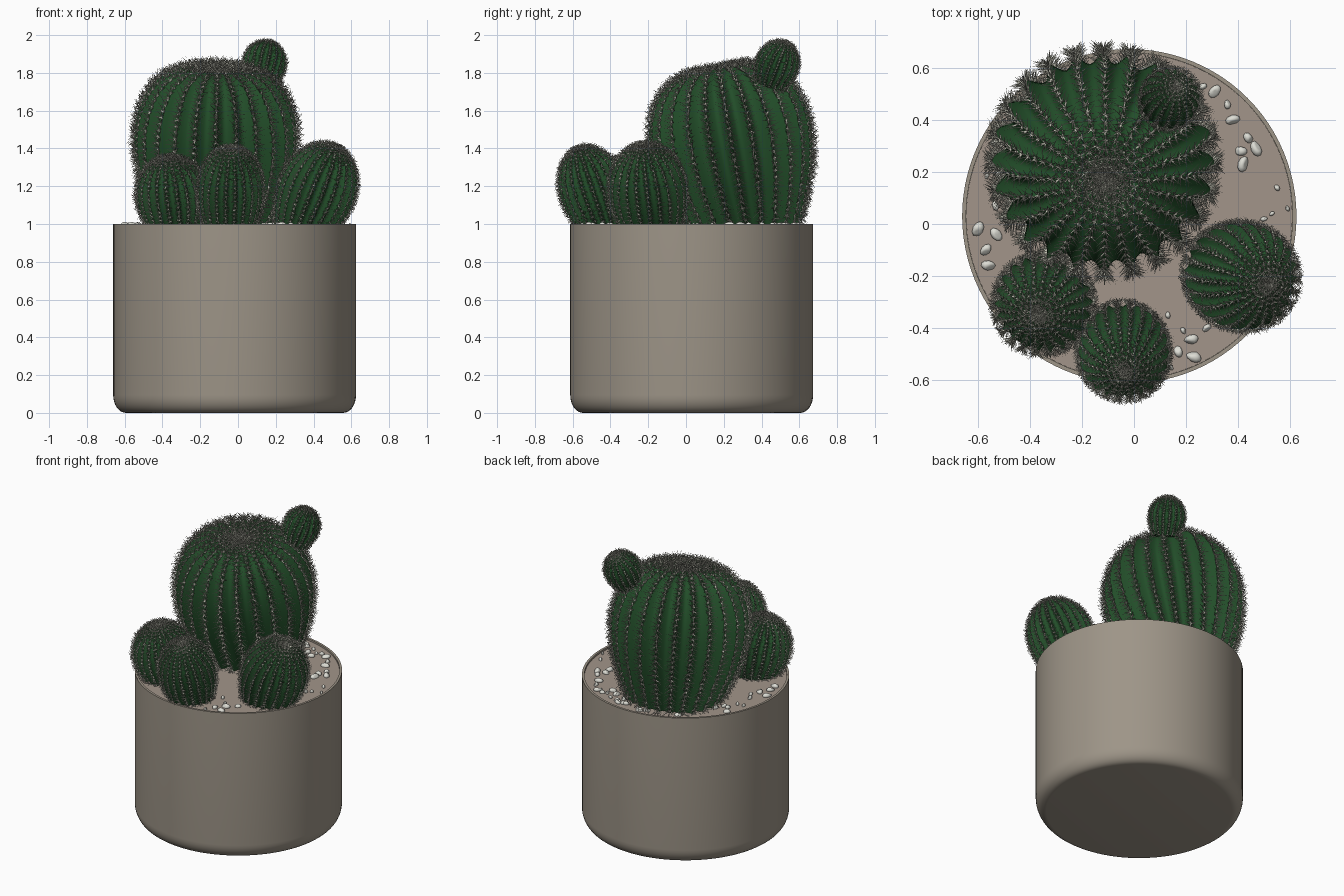
import bpy, bmesh, math, random
from mathutils import Vector, Matrix

if "Cube" in bpy.data.objects:
    bpy.data.objects.remove(bpy.data.objects["Cube"])

random.seed(7)


def material(name, rgb):
    m = bpy.data.materials.new(name)
    m.diffuse_color = (*rgb, 1)
    m.use_nodes = True
    m.node_tree.nodes["Principled BSDF"].inputs["Base Color"].default_value = m.diffuse_color
    return m


CLAY = material("clay", (0.34, 0.30, 0.245))
SOIL = material("sand", (0.36, 0.30, 0.255))
GREEN = material("cactus green", (0.016, 0.075, 0.022))
SPINE = material("pale spine", (0.50, 0.50, 0.42))
STONE = material("white stone", (0.72, 0.72, 0.66))


def add_object(name, verts, faces, mat, smooth=None):
    me = bpy.data.meshes.new(name)
    me.from_pydata(verts, [], faces)
    me.materials.append(mat)
    ob = bpy.data.objects.new(name, me)
    bpy.context.collection.objects.link(ob)
    if smooth:
        bpy.ops.object.select_all(action='DESELECT')
        ob.select_set(True)
        bpy.context.view_layer.objects.active = ob
        bpy.ops.object.shade_smooth_by_angle(angle=math.radians(smooth))
    return ob


def lathe(name, profile, n, mat, centre, rib=lambda a, i: 1.0, mtx=None, smooth=40):
    """Spin (radius, height) points; both ends are closed with a face."""
    mtx = mtx or Matrix.Translation(centre)
    verts, faces = [], []
    for i, (r, z) in enumerate(profile):
        for k in range(n):
            a = 2 * math.pi * k / n
            q = r * rib(a, i)
            verts.append(mtx @ Vector((q * math.cos(a), q * math.sin(a), z)))
    for i in range(len(profile) - 1):
        for k in range(n):
            k2 = (k + 1) % n
            faces.append((i*n + k, i*n + k2, (i+1)*n + k2, (i+1)*n + k))
    faces.append(tuple(range(n))[::-1])
    faces.append(tuple(range((len(profile) - 1) * n, len(profile) * n)))
    return add_object(name, verts, faces, mat, smooth)


# Pot with rounded foot and thin rim, and the sand filling
POT = Vector((-0.018, 0.03, 0))
foot = [(0.575 + 0.068 * math.sin(t), 0.095 * (1 - math.cos(t)))
        for t in [math.pi / 2 * i / 8 for i in range(9)]]
lathe("pot", foot + [(0.643, 1.0), (0.628, 1.0), (0.628, 0.97)], 96, CLAY, POT)
lathe("sand", [(0.6275, 0.96), (0.6275, 0.988)], 96, SOIL, POT)


def smooth_curve(pts, sub):
    """Catmull-Rom through (height, radius) points."""
    P = [Vector(p) for p in pts]
    P = [2 * P[0] - P[1]] + P + [2 * P[-1] - P[-2]]
    out = []
    for i in range(1, len(P) - 2):
        a, b, c, d = P[i-1:i+3]
        for s in range(sub):
            t = s / sub
            out.append(0.5 * (2*b + (c - a)*t + (2*a - 5*b + 4*c - d)*t*t
                              + (3*b - a - 3*c + d)*t**3))
    return out + [P[-2]]


BARREL = [(0, .66), (.14, .79), (.35, .94), (.56, 1), (.73, .96), (.87, .83),
          (.95, .66), (1.0, .40), (.995, .14), (.985, .01)]
BALL = [(0, .70), (.15, .84), (.35, .97), (.52, 1), (.68, .94), (.82, .78),
        (.93, .53), (.99, .25), (1.0, .01)]


def cactus(name, base, lean, length, radius, shape, ribs, depth, step, spine, per, width):
    rot = Vector((0, 0, 1)).rotation_difference(Vector(lean).normalized())
    mtx = Matrix.Translation(base) @ rot.to_matrix().to_4x4()
    curve = [Vector((max(p.y, .005) * radius, p.x * length))
             for p in smooth_curve(shape, 4)]
    # Ribbed body: sharp ridges with rounded grooves
    lathe(name + "_body", [tuple(p) for p in curve], ribs * 6, GREEN, base,
          lambda a, i: 1 - depth * abs(math.sin(ribs * a / 2)), mtx, 50)
    # Spine clusters at even steps along every ridge
    verts, faces = [], []
    for k in range(ribs):
        a = 2 * math.pi * k / ribs
        ca, sa = math.cos(a), math.sin(a)
        left = step * random.random()
        for p, q in zip(curve, curve[1:]):
            seg = (q - p).length
            while left < seg:
                c = p.lerp(q, left / seg)
                left += step
                t = (q - p) / seg
                pos = Vector((c.x * ca, c.x * sa, c.y))
                nrm = Vector((t.y * ca, t.y * sa, -t.x))
                up = Vector((t.x * ca, t.x * sa, t.y))
                side = nrm.cross(up)
                turn = random.random() * 6.28
                for j in range(per):
                    b = turn + 6.283 * j / per + random.uniform(-.3, .3)
                    rise = random.uniform(.35, 1.0)
                    d = (nrm * rise + up * math.cos(b) + side * math.sin(b)).normalized()
                    tip = pos + d * spine * random.uniform(.75, 1.1)
                    u = d.orthogonal().normalized() * width
                    v = d.cross(u)
                    root = pos - nrm * width
                    n = len(verts)
                    verts += [mtx @ w for w in (root + u, root - u * .5 + v * .87,
                                                root - u * .5 - v * .87, tip)]
                    faces += [(n, n+1, n+3), (n+1, n+2, n+3), (n+2, n, n+3)]
            left -= seg
    add_object(name + "_spines", verts, faces, SPINE)


# Large barrel, three offsets round its foot and a pup on the crown
cactus("large_cactus", (-.13, .325, .96), (.02, -.155, .87), .875, .43, BARREL,
       24, .13, .034, .062, 8, .0034)
cactus("left_cactus", (-.325, -.27, .96), (-.05, -.08, .42), .40, .19, BALL,
       22, .12, .024, .040, 8, .0024)
cactus("front_cactus", (-.045, -.42, .96), (.01, -.14, .42), .465, .175, BALL,
       22, .12, .024, .036, 8, .0022)
cactus("right_cactus", (.325, -.175, .95), (.17, -.05, .42), .50, .205, BALL,
       22, .12, .025, .038, 8, .0024)
cactus("top_pup", (.115, .44, 1.735), (.05, .09, .23), .245, .113, BALL,
       18, .12, .017, .028, 8, .0018)

# Pebbles: the visible ones placed, the rest scattered behind the large cactus
spots = [(.31, .51, 1.2), (.36, .46, .8), (.38, .40, 1.2), (.44, .33, 1), (.41, .28, 1.1),
         (.47, .29, 1.3), (.42, .23, 1.3), (.55, .14, .6), (.59, .06, .5), (.53, .04, .5),
         (.50, .02, .6), (-.60, -.02, 1.3), (-.53, -.04, 1.2), (-.57, -.10, 1.1),
         (-.56, -.16, 1.2), (.22, -.445, 1.2), (.23, -.51, 1.3), (.17, -.49, 1),
         (.14, -.55, .6), (.28, -.40, .8), (.13, -.35, .6), (.19, -.41, .6)]
for i in range(34):
    a = math.radians(random.uniform(50, 185))
    r = random.uniform(.46, .59)
    spots.append((POT.x + r * math.cos(a), POT.y + r * math.sin(a), random.uniform(.5, 1.1)))
bm = bmesh.new()
for x, y, s in spots:
    made = bmesh.ops.create_icosphere(bm, subdivisions=2, radius=1)["verts"]
    rot = Matrix.Rotation(random.random() * 6.28, 4, 'Z')
    size = Matrix.Diagonal((.024 * s, .016 * s, .011 + .006 * s, 1))
    cut = Vector((random.uniform(-1, 1), random.uniform(-1, 1), .5)).normalized()
    for v in made:
        v.co -= cut * max(0, v.co.dot(cut) - .55)      # one worn flat side
    bmesh.ops.transform(bm, matrix=Matrix.Translation((x, y, .993)) @ rot @ size, verts=made)
me = bpy.data.meshes.new("pebbles")
bm.to_mesh(me)
bm.free()
me.materials.append(STONE)
me.shade_smooth()
bpy.context.collection.objects.link(bpy.data.objects.new("pebbles", me))
